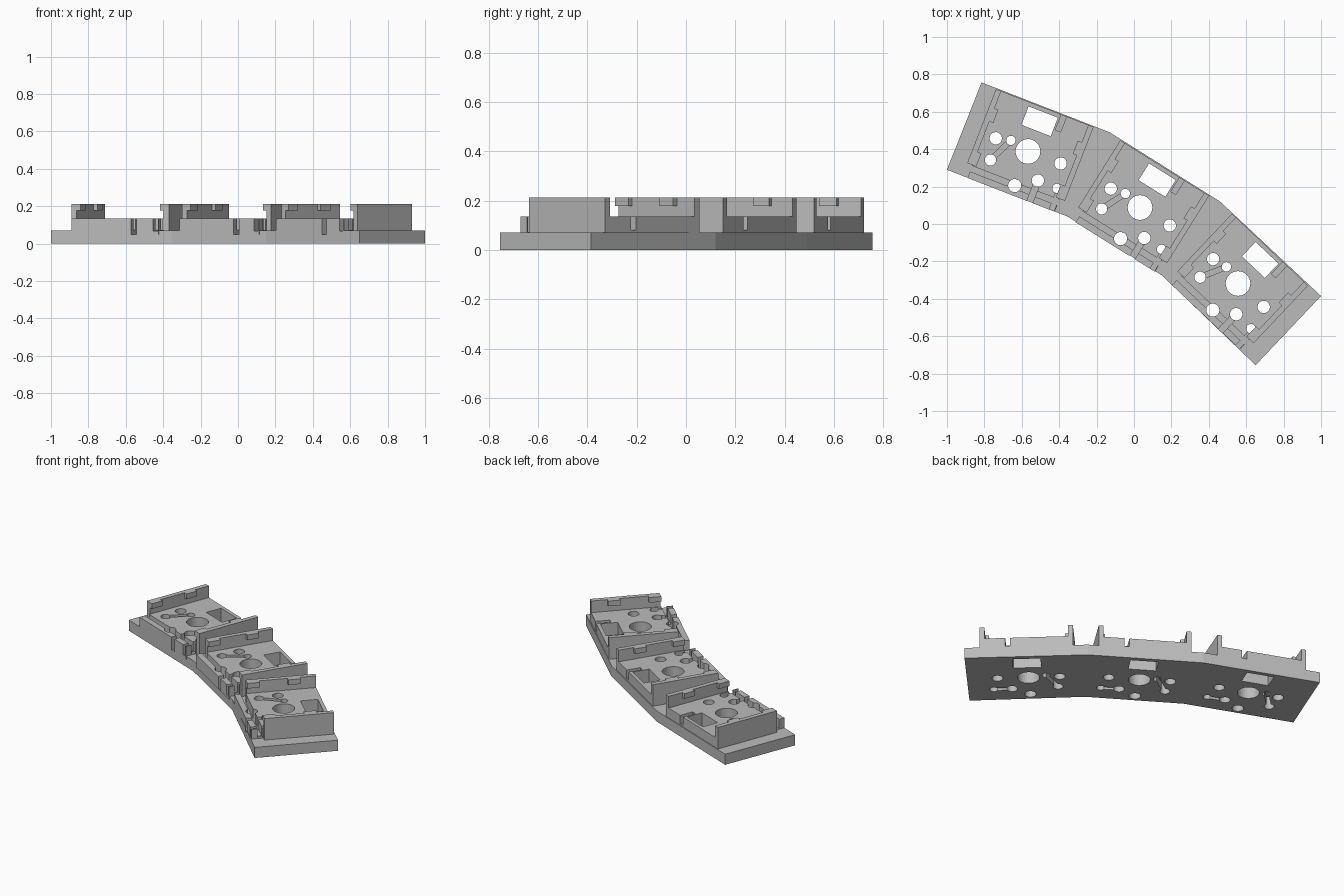
import bpy, bmesh
from math import radians, cos, sin
from mathutils import Matrix, Vector

cube = bpy.data.objects.get("Cube")
if cube:
    bpy.data.objects.remove(cube, do_unlink=True)

grey = bpy.data.materials.new("plain grey")
grey.use_nodes = True
COLOUR = (0.5, 0.5, 0.5, 1)
grey.diffuse_color = COLOUR
grey.node_tree.nodes["Principled BSDF"].inputs["Base Color"].default_value = COLOUR

BASE, DECK, TOP = 0.07, 0.135, 0.212
# Socket centre x, y and rotation
SOCKETS = {"left_end": (-0.567, 0.388, -21.2),
           "middle": (0.032, 0.088, -32.0),
           "right_end": (0.556, -0.318, -43.4)}


def frame(socket):
    x, y, a = socket
    return Matrix.Translation((x, y, 0)) @ Matrix.Rotation(radians(a), 4, "Z")


def prism(bm, pts, z0, z1, m=Matrix()):
    """Extrude a counter-clockwise outline from z0 to z1."""
    low = [bm.verts.new(m @ Vector((x, y, z0))) for x, y in pts]
    high = [bm.verts.new(m @ Vector((x, y, z1))) for x, y in pts]
    bm.faces.new(low[::-1])
    bm.faces.new(high)
    for i in range(len(pts)):
        j = (i + 1) % len(pts)
        bm.faces.new((low[i], low[j], high[j], high[i]))


def box(bm, u0, u1, v0, v1, z0, z1, m):
    prism(bm, [(u0, v0), (u1, v0), (u1, v1), (u0, v1)], z0, z1, m)


def disc(bm, u, v, r, z0, z1, m, n=32):
    ring = [(u + r * cos(radians(360 * i / n)), v + r * sin(radians(360 * i / n)))
            for i in range(n)]
    prism(bm, ring, z0, z1, m)


def channel(bm, a, b, width, z0, z1, m):
    a, b = Vector(a), Vector(b)
    d = (b - a).normalized()
    s = Vector((-d.y, d.x)) * width / 2
    prism(bm, [a - s, b - s, b + s, a + s], z0, z1, m)


def finish(bm, name):
    mesh = bpy.data.meshes.new(name)
    bm.to_mesh(mesh)
    bm.free()
    mesh.materials.append(grey)
    ob = bpy.data.objects.new(name, mesh)
    bpy.context.collection.objects.link(ob)
    return ob


def boolean(ob, other, operation):
    mod = ob.modifiers.new(operation.lower(), "BOOLEAN")
    mod.operation, mod.object = operation, other
    mod.solver, mod.use_self = "EXACT", True
    other.hide_render = True
    other.hide_set(True)


# Bent base plate
bm = bmesh.new()
prism(bm, [(-1, 0.29), (-0.355, 0.04), (0.15, -0.275), (0.65, -0.755),
           (1, -0.385), (0.46, 0.12), (-0.13, 0.49), (-0.815, 0.757)], 0, BASE)
plate = finish(bm, "base_plate")

decks, cuts = bmesh.new(), bmesh.new()
for name, socket in SOCKETS.items():
    m = frame(socket)
    # Raised deck under each switch
    box(decks, -0.25, 0.25, -0.249, 0.249, BASE - 0.02, DECK, m)

    # Switch pin holes and light window
    for u, v, r in [(0, 0, 0.066), (-0.186, 0.003, 0.033), (0.186, 0.003, 0.033),
                    (-0.106, 0.022, 0.025), (-0.17, -0.115, 0.03),
                    (0.106, -0.126, 0.033), (0, -0.196, 0.035), (0.216, -0.128, 0.025)]:
        disc(cuts, u, v, r, -0.1, 0.3, m)
    box(cuts, -0.084, 0.084, 0.12, 0.226, -0.1, 0.3, m)

    # Wire channels on top and slots underneath
    box(cuts, -0.26, 0.26, -0.212, -0.18, 0.072, 0.3, m)
    box(cuts, 0.09, 0.123, -0.3, -0.12, 0.05, 0.3, m)
    box(cuts, 0.218, 0.245, -0.3, -0.12, 0.068, 0.3, m)
    box(cuts, 0.095, 0.125, 0.16, 0.3, 0.08, 0.3, m)
    channel(cuts, (-0.17, -0.115), (-0.106, 0.022), 0.028, 0.09, 0.3, m)
    channel(cuts, (-0.17, -0.115), (-0.106, 0.022), 0.026, -0.1, 0.05, m)
    channel(cuts, (0.106, -0.126), (0.216, -0.128), 0.026, -0.1, 0.05, m)

    # Side walls with inward clip tabs
    for side, label in ((-1, "right"), (1, "left")):
        bm = bmesh.new()
        mm = m @ Matrix.Diagonal((side, 1, 1, 1))
        box(bm, 0.25, 0.28, -0.175, 0.249, BASE, TOP, mm)
        for v0, v1 in ((-0.175, -0.1), (0.075, 0.15)):
            box(bm, 0.228, 0.25, v0, v1, 0.178, TOP, mm)
        bmesh.ops.recalc_face_normals(bm, faces=bm.faces)
        finish(bm, f"{name}_{label}_wall")

boolean(plate, finish(decks, "deck_blocks"), "UNION")
boolean(plate, finish(cuts, "hole_cutters"), "DIFFERENCE")

# Bake the booleans and drop the helpers
deps = bpy.context.evaluated_depsgraph_get()
baked = bpy.data.meshes.new_from_object(plate.evaluated_get(deps))
plate.modifiers.clear()
plate.data = baked
for helper in ("deck_blocks", "hole_cutters"):
    bpy.data.objects.remove(bpy.data.objects[helper], do_unlink=True)
